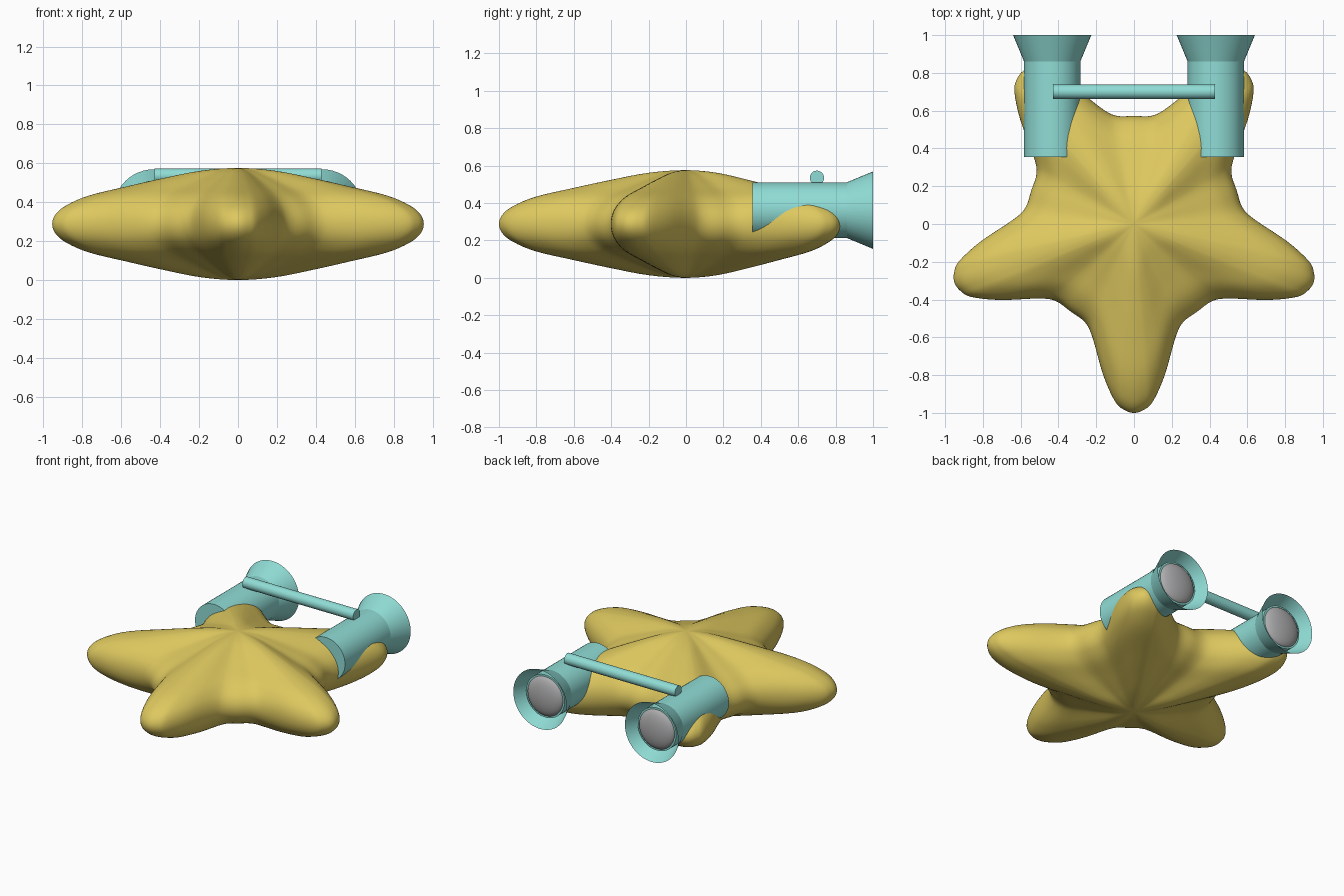
import bpy, bmesh, math
from mathutils import Vector, Matrix

if "Cube" in bpy.data.objects:
    bpy.data.objects.remove(bpy.data.objects["Cube"])


def material(name, rgb):
    m = bpy.data.materials.new(name)
    m.diffuse_color = (*rgb, 1)
    m.use_nodes = True
    m.node_tree.nodes["Principled BSDF"].inputs["Base Color"].default_value = m.diffuse_color
    return m


YELLOW = material("sand yellow", (0.73, 0.58, 0.115))
TEAL = material("turquoise", (0.28, 0.72, 0.67))
GREY = material("lens grey", (0.42, 0.42, 0.43))


def finish(bm, name, mat, angle=40):
    bmesh.ops.recalc_face_normals(bm, faces=bm.faces)
    me = bpy.data.meshes.new(name)
    bm.to_mesh(me)
    bm.free()
    ob = bpy.data.objects.new(name, me)
    bpy.context.collection.objects.link(ob)
    me.materials.append(mat)
    bpy.ops.object.select_all(action='DESELECT')
    bpy.context.view_layer.objects.active = ob
    ob.select_set(True)
    bpy.ops.object.shade_smooth_by_angle(angle=math.radians(angle))
    return ob


def spline(pts, steps):
    """Smooth curve through pts[1:-1]; the end points only steer it."""
    p = [Vector(q) for q in pts]
    out = []
    for a, b, c, d in zip(p, p[1:], p[2:], p[3:]):
        for k in range(steps):
            t = k / steps
            out.append(0.5 * (2 * b + (c - a) * t + (2 * a - 5 * b + 4 * c - d) * t * t
                              + (3 * b - a - 3 * c + d) * t ** 3))
    return out + [p[-2]]


# star body: half-arm outline repeated five times, swept by a height profile
half = spline([(.985, -.05), (1, 0), (.985, .05), (.94, .1), (.8, .163), (.6, .22),
               (.52, .26), (.463, .336), (.408, .414)], 4)
arm = [Vector((p.x, -p.y)) for p in reversed(half[1:])] + half[:-1]
outline = []
for i in range(5):
    a = math.radians(-90 + 72 * i)
    outline += [Matrix.Rotation(a, 2) @ p for p in arm]
top = spline([(-.2, .95), (0, 1), (.2, .95), (.4, .82), (.6, .67), (.8, .51),
              (.92, .34), (.98, .18), (1, 0), (.98, -.18)], 4)
profile = top[1:] + [Vector((p.x, -p.y)) for p in reversed(top[1:-1])]
MID = 0.288
bm = bmesh.new()
rings = [[bm.verts.new((q.x * p.x, q.y * p.x, MID + MID * p.y)) for q in outline]
         for p in profile]
n = len(outline)
for r, s in zip(rings, rings[1:]):
    for i in range(n):
        bm.faces.new((r[i], r[(i + 1) % n], s[(i + 1) % n], s[i]))
for ring, z in ((rings[0], 2 * MID), (rings[-1], 0)):
    pole = bm.verts.new((0, 0, z))
    for i in range(n):
        bm.faces.new((ring[i], ring[(i + 1) % n], pole))
finish(bm, "star_body", YELLOW, 80)


def cone(name, start, end, r1, r2, mat, caps=True):
    """Round part running from start to end."""
    a, b = Vector(start), Vector(end)
    bm = bmesh.new()
    rot = (b - a).to_track_quat('Z', 'Y').to_matrix().to_4x4()
    bmesh.ops.create_cone(bm, cap_ends=caps, segments=48, radius1=r1, radius2=r2,
                          depth=(b - a).length,
                          matrix=Matrix.Translation((a + b) / 2) @ rot)
    return finish(bm, name, mat)


# twin viewing tubes with flared hoods and domed lenses
for side, x in (("left", -.433), ("right", .433)):
    z = .362
    cone(side + "_tube", (x, .355, z), (x, .94, z), .149, .149, TEAL)
    cone(side + "_hood", (x, .86, z), (x, 1, z), .149, .207, TEAL, caps=False)
    bm = bmesh.new()
    bmesh.ops.create_uvsphere(bm, u_segments=32, v_segments=16, radius=1,
                              matrix=Matrix.Translation((x, .935, z))
                              @ Matrix.Diagonal((.138, .045, .138, 1)))
    finish(bm, side + "_lens", GREY, 80)

# bar joining the tubes
cone("cross_bar", (-.43, .70, .535), (.43, .70, .535), .038, .038, TEAL)
